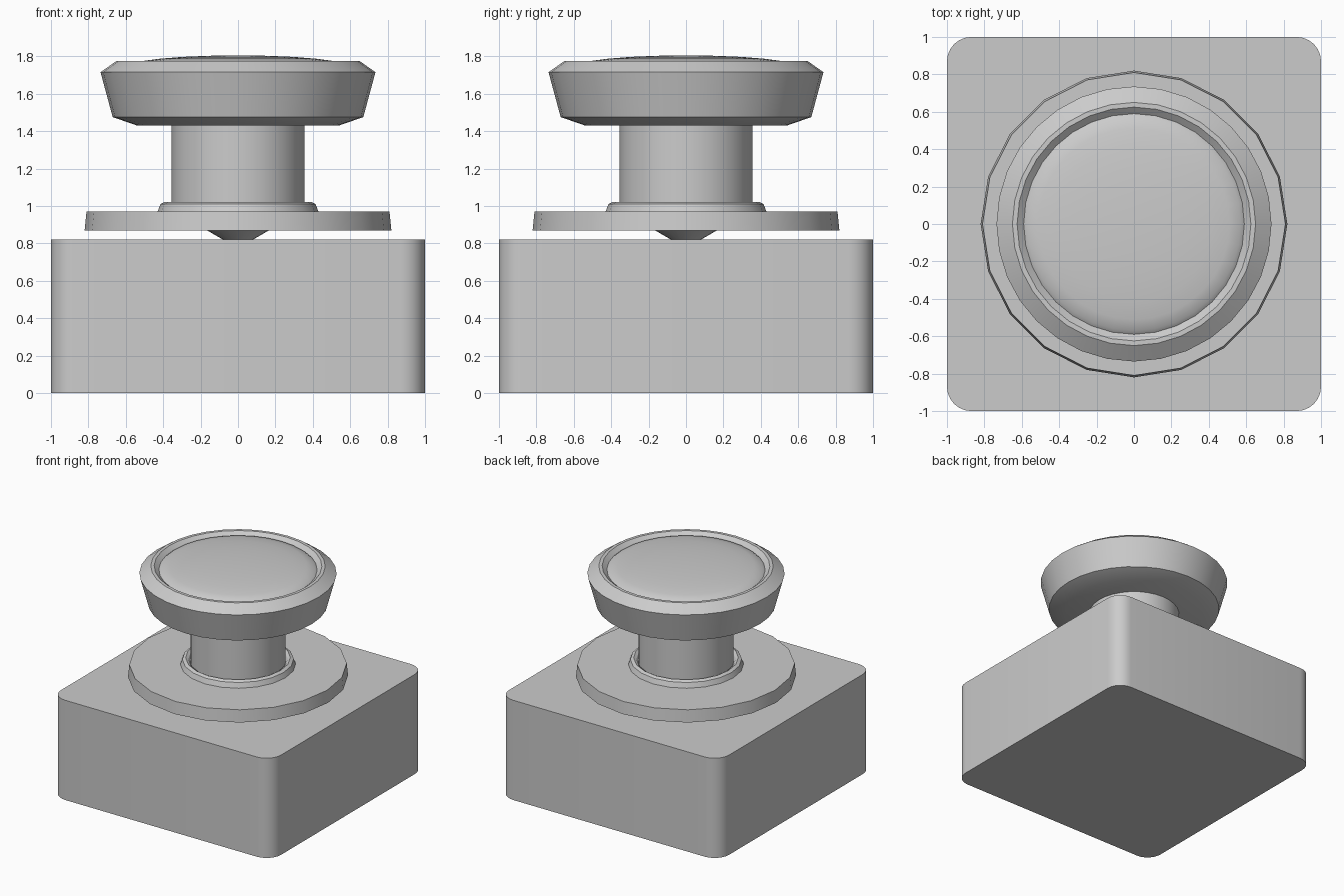
import bpy, bmesh, math

if "Cube" in bpy.data.objects:
    bpy.data.objects.remove(bpy.data.objects["Cube"])


def finish(name, bm, angle):
    bmesh.ops.recalc_face_normals(bm, faces=bm.faces)
    mesh = bpy.data.meshes.new(name)
    bm.to_mesh(mesh)
    bm.free()
    ob = bpy.data.objects.new(name, mesh)
    bpy.context.collection.objects.link(ob)
    bpy.ops.object.select_all(action='DESELECT')
    ob.select_set(True)
    bpy.context.view_layer.objects.active = ob
    if angle:
        bpy.ops.object.shade_smooth_by_angle(angle=math.radians(angle))
    return ob


def lathe(name, profile, sides, angle=30):
    """Spin an (r, z) profile about z; points with r = 0 become poles."""
    bm = bmesh.new()
    rings = []
    for r, z in profile:
        n = sides if r > 0 else 1
        rings.append([bm.verts.new((r * math.cos(math.tau * i / sides),
                                    r * math.sin(math.tau * i / sides), z))
                      for i in range(n)])
    for a, b in zip(rings, rings[1:]):
        for i in range(sides):
            j = (i + 1) % sides
            quad = [a[i % len(a)], a[j % len(a)], b[j % len(b)], b[i % len(b)]]
            bm.faces.new(list(dict.fromkeys(quad)))
    return finish(name, bm, angle)


# Square base with rounded upright corners
bm = bmesh.new()
bmesh.ops.create_cube(bm, size=2)
for v in bm.verts:
    v.co.z = 0.82 if v.co.z > 0 else 0
upright = [e for e in bm.edges if abs(e.verts[0].co.z - e.verts[1].co.z) > 0.1]
bmesh.ops.bevel(bm, geom=upright, offset=0.13, segments=6, profile=0.5, affect='EDGES')
finish("base", bm, 30)

# Floating flange with a raised collar around the stem
lathe("flange", [(0, 0.87), (0.82, 0.87), (0.81, 0.97), (0.43, 0.97),
                 (0.415, 1.01), (0.39, 1.022), (0.37, 1.01), (0.345, 0.97),
                 (0, 0.97)], 20, 25)

# Stem and its tapered foot
lathe("stem", [(0, 0.96), (0.355, 0.96), (0.355, 1.44), (0, 1.44)], 32)
lathe("stem_foot", [(0, 0.82), (0.08, 0.82), (0.17, 0.872), (0, 0.872)], 20)

# Button cap with bevelled rim, groove and shallow dome
dome = [(0.59 * math.cos(t), 1.745 + 0.06 * math.sin(t))
        for t in (math.radians(15 * k) for k in range(6))]
lathe("button_cap", [(0, 1.43), (0.54, 1.43), (0.67, 1.475), (0.735, 1.715),
                     (0.65, 1.775), (0.625, 1.775)] + dome + [(0, 1.805)], 32)
